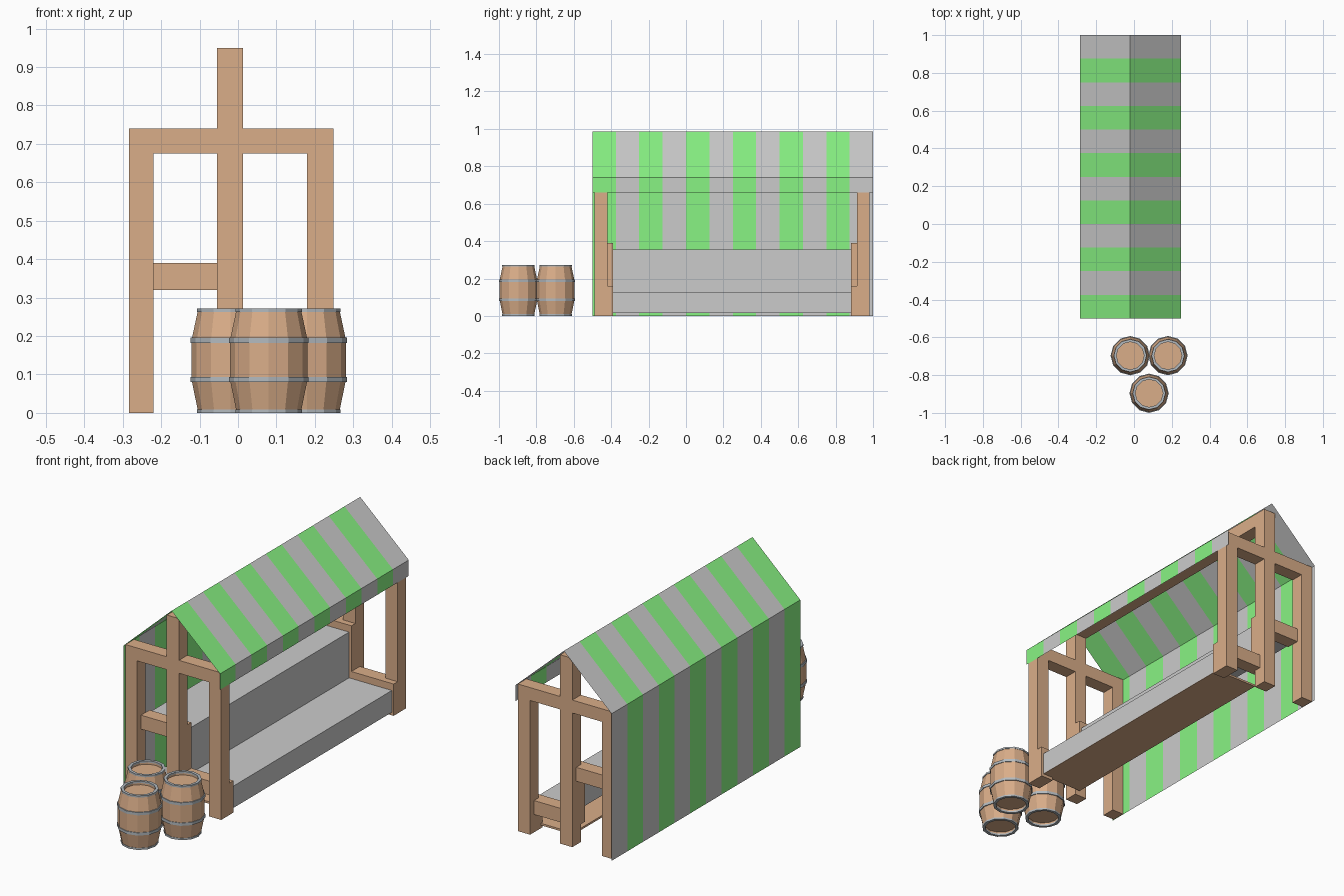
import bpy, bmesh, math

if "Cube" in bpy.data.objects:
    bpy.data.objects.remove(bpy.data.objects["Cube"])


def material(name, rgb):
    m = bpy.data.materials.new(name)
    m.diffuse_color = (*rgb, 1)
    m.use_nodes = True
    m.node_tree.nodes["Principled BSDF"].inputs["Base Color"].default_value = m.diffuse_color
    return m


WOOD = material("wood", (0.70, 0.42, 0.25))
GREEN = material("green_cloth", (0.25, 0.90, 0.23))
IRON = material("iron", (0.45, 0.49, 0.52))


def finish(name, bm, mat=None):
    me = bpy.data.meshes.new(name)
    bm.to_mesh(me)
    bm.free()
    ob = bpy.data.objects.new(name, me)
    bpy.context.collection.objects.link(ob)
    if mat:
        me.materials.append(mat)
    return ob


def prism(name, outline, y0, y1, mat):
    """Extrude a closed xz outline along y."""
    bm = bmesh.new()
    face = bm.faces.new([bm.verts.new((x, y0, z)) for x, z in outline])
    out = bmesh.ops.extrude_face_region(bm, geom=[face])["geom"]
    bmesh.ops.translate(bm, vec=(0, y1 - y0, 0),
                        verts=[v for v in out if isinstance(v, bmesh.types.BMVert)])
    bmesh.ops.recalc_face_normals(bm, faces=bm.faces)
    return finish(name, bm, mat)


def box(name, x0, x1, y0, y1, z0, z1, mat=WOOD):
    return prism(name, [(x0, z0), (x1, z0), (x1, z1), (x0, z1)], y0, y1, mat)


def sheet(name, path, spans, mat=None):
    """Thin cloth or board following an xz path over several y spans."""
    bm = bmesh.new()
    for y0, y1 in spans:
        a = [bm.verts.new((x, y0, z)) for x, z in path]
        b = [bm.verts.new((x, y1, z)) for x, z in path]
        for i in range(len(path) - 1):
            bm.faces.new((a[i], b[i], b[i + 1], a[i + 1]))
    return finish(name, bm, mat)


def lathe(name, profile, cx, cy, mat, closed=False, n=12):
    """Revolve an rz profile; open profiles are capped at both ends."""
    bm = bmesh.new()
    rings = [[bm.verts.new((cx + r * math.cos(2 * math.pi * k / n),
                            cy + r * math.sin(2 * math.pi * k / n), z))
              for k in range(n)] for r, z in profile]
    pairs = list(zip(rings, rings[1:]))
    if closed:
        pairs.append((rings[-1], rings[0]))
    else:
        bm.faces.new(rings[0])
        bm.faces.new(rings[-1])
    for a, b in pairs:
        for k in range(n):
            j = (k + 1) % n
            bm.faces.new((a[k], a[j], b[j], b[k]))
    bmesh.ops.recalc_face_normals(bm, faces=bm.faces)
    return finish(name, bm, mat)


# End frames, mirrored about the middle of the stall
MID = 0.247
BACK, CENTRE, FRONT = (-0.284, -0.22), (-0.055, 0.013), (0.18, 0.248)
for end, s in (("near", -1), ("far", 1)):
    def span(d0, d1):
        return sorted((MID + s * d0, MID + s * d1))
    outer = span(0.667, 0.735)
    inner = span(0.636, 0.704)
    box(f"{end}_back_post", *BACK, *outer, 0, 0.74)
    box(f"{end}_centre_post", *CENTRE, *outer, 0, 0.95)
    box(f"{end}_front_post", *FRONT, *outer, 0, 0.74)
    box(f"{end}_crossbeam_back", BACK[1], CENTRE[0], *outer, 0.675, 0.74)
    box(f"{end}_crossbeam_front", CENTRE[1], FRONT[0], *outer, 0.675, 0.74)
    # stepped bracket carrying the shelves
    prism(f"{end}_shelf_bracket",
          [(0.18, 0), (0.248, 0), (0.248, 0.16), (0.013, 0.16), (0.013, 0.39),
           (-0.22, 0.39), (-0.22, 0.32), (-0.055, 0.32), (-0.055, 0.09), (0.18, 0.09)],
          *inner, WOOD)

# Ridge beam
box("ridge_beam", *CENTRE, -0.42, 0.914, 0.882, 0.95)

# Stepped shelves and the board below them
SHELF = [(MID - 0.65, MID + 0.65)]
sheet("stepped_shelf", [(0.238, 0.015), (0.238, 0.125), (0.0, 0.125),
                        (0.0, 0.355), (-0.25, 0.355)], SHELF)
box("shelf_underside", 0.0, 0.236, *SHELF[0], 0.015, 0.025)

# Striped awning: valance, two roof slopes, back curtain
awning = [(0.25, 0.66), (0.25, 0.74), (-0.02, 0.985), (-0.286, 0.74), (-0.286, 0)]
stripes = [(-0.5 + 0.125 * i, -0.375 + 0.125 * i) for i in range(12)]
sheet("awning_green_stripes", awning, stripes[0::2], GREEN)
sheet("awning_plain_stripes", awning, stripes[1::2])

# Barrels with hoops and recessed lids
body = [(0.074, 0.018), (0.074, 0.004), (0.084, 0.004), (0.101, 0.087),
        (0.101, 0.189), (0.084, 0.268), (0.074, 0.268), (0.074, 0.254)]
for i, (cx, cy) in enumerate([(-0.02, -0.697), (0.18, -0.697), (0.08, -0.896)], 1):
    lathe(f"barrel_{i}", body, cx, cy, WOOD)
    for j, (z, r) in enumerate([(0.087, 0.104), (0.189, 0.104)], 1):
        lathe(f"barrel_{i}_hoop_{j}", [(r - 0.008, z - 0.007), (r, z - 0.007),
              (r, z + 0.007), (r - 0.008, z + 0.007)], cx, cy, IRON, True)
    for part, z0, z1 in (("bottom_rim", 0, 0.009), ("top_rim", 0.263, 0.272)):
        lathe(f"barrel_{i}_{part}", [(0.073, z0), (0.087, z0), (0.087, z1),
              (0.073, z1)], cx, cy, IRON, True)
